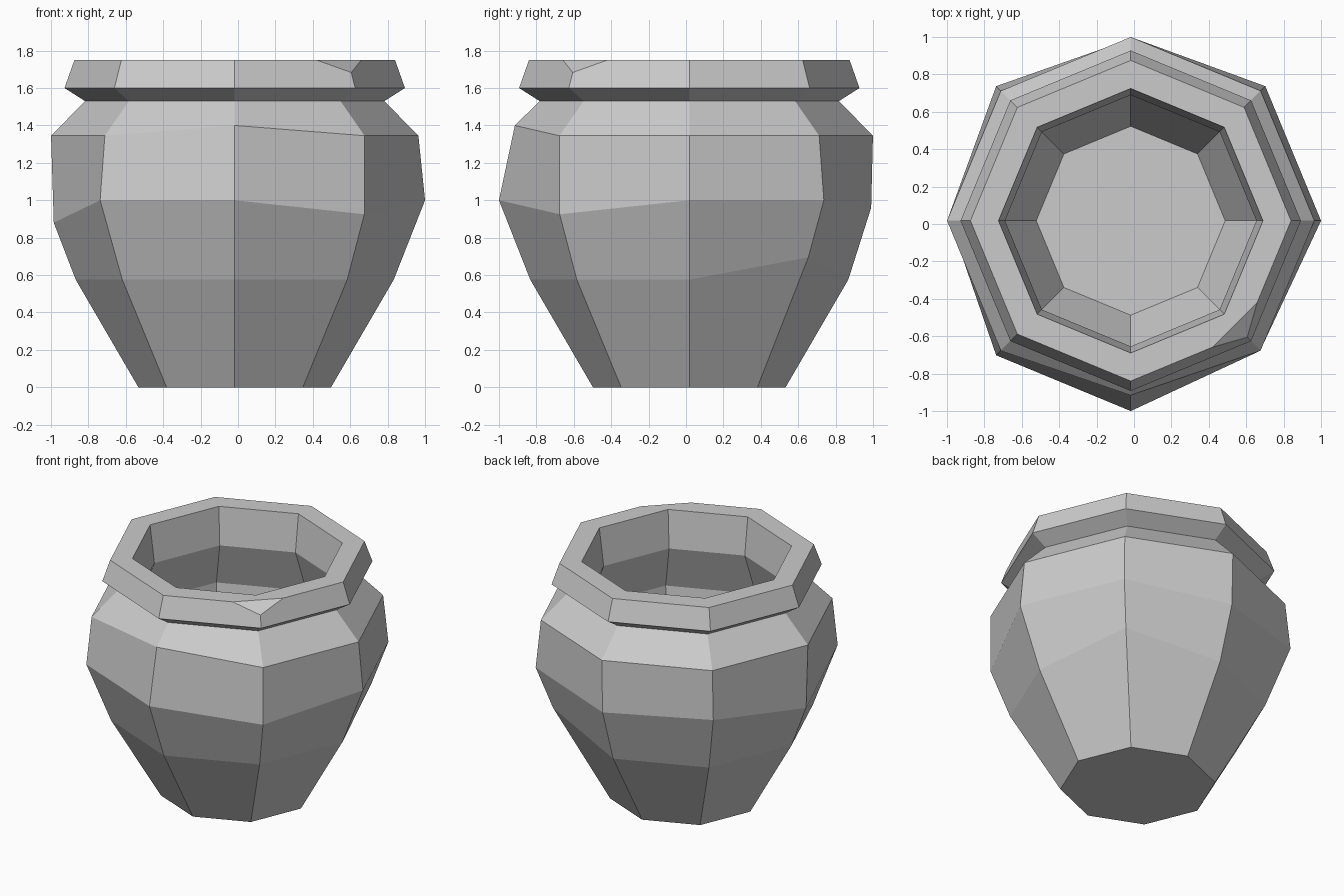
import bpy, bmesh
from math import cos, sin, pi
from mathutils import Vector

if "Cube" in bpy.data.objects:
    bpy.data.objects.remove(bpy.data.objects["Cube"])

SIDES = 8
CX, CY = -0.0175, 0.0175

# Profile (radius, height): outside from foot to rim, then inside down to floor
profile = [(0.515, 0), (0.85, 0.575), (1.0175, 1.0), (0.982, 1.345),
           (0.80, 1.53), (0.91, 1.60), (0.857, 1.75),
           (0.707, 1.75), (0.672, 1.48), (0.80, 1.15), (0.74, 0.6), (0.505, 0.12)]

# Hand-made irregularities: (ring, side) -> (radius, height)
dents = {(1, 1): (0.90, 0.695), (2, 2): (0.9725, 0.96), (2, 4): (0.9675, 0.88),
         (2, 7): (0.98, 0.925), (3, 6): (0.9325, 1.40)}


def point(r, z, side):
    a = 2 * pi * side / SIDES
    return Vector((CX + r * cos(a), CY + r * sin(a), z))


bm = bmesh.new()

# Pot wall
rings = []
for i, (r, z) in enumerate(profile):
    rings.append([bm.verts.new(point(*dents.get((i, s), (r, z)), s)) for s in range(SIDES)])
for lo, hi in zip(rings, rings[1:]):
    for s in range(SIDES):
        t = (s + 1) % SIDES
        bm.faces.new((lo[s], lo[t], hi[t], hi[s]))

# Base and inner floor
bm.faces.new(rings[0][::-1])
bm.faces.new(rings[-1])

# Chip in the front right corner of the rim
corner = point(0.857, 1.75, 7)
p1 = corner.lerp(point(0.857, 1.75, 6), 0.28)
p2 = corner.lerp(point(0.857, 1.75, 8), 0.28)
p3 = point(0.885, 1.68, 7)
normal = (p2 - p1).cross(p3 - p1)
if normal.z < 0:
    normal.negate()
cut = bmesh.ops.bisect_plane(bm, geom=bm.verts[:] + bm.edges[:] + bm.faces[:], dist=1e-5,
                             plane_co=p1, plane_no=normal, clear_outer=True)
bmesh.ops.holes_fill(bm, edges=[e for e in bm.edges if e.is_boundary], sides=0)

bmesh.ops.recalc_face_normals(bm, faces=bm.faces[:])
mesh = bpy.data.meshes.new("clay_pot")
bm.to_mesh(mesh)
bm.free()
pot = bpy.data.objects.new("clay_pot", mesh)
bpy.context.collection.objects.link(pot)
